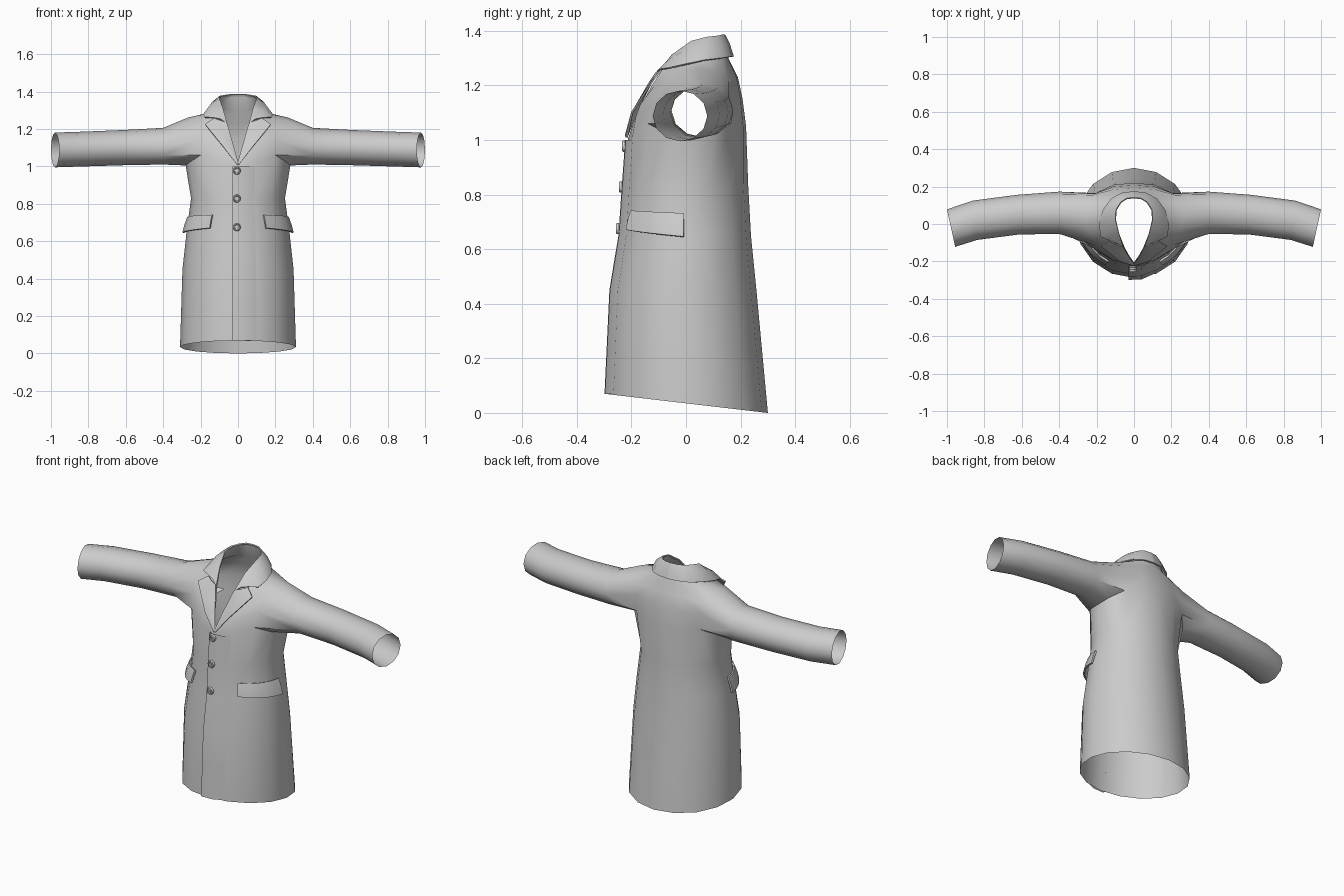
import bpy
import bmesh
from math import sin, cos, pi, asin, radians
from mathutils import Vector

if "Cube" in bpy.data.objects:
    bpy.data.objects.remove(bpy.data.objects["Cube"], do_unlink=True)

cloth = bpy.data.materials.new("grey_cloth")
cloth.use_nodes = True
cloth.diffuse_color = (0.6, 0.6, 0.6, 1)
cloth.node_tree.nodes["Principled BSDF"].inputs["Base Color"].default_value = (0.6, 0.6, 0.6, 1)

HALF = 8  # columns from centre front to centre back


def finish(name, bm, mirror=False, thickness=0):
    """Turn a bmesh into a smooth object with its modifiers applied."""
    bmesh.ops.recalc_face_normals(bm, faces=bm.faces)
    mesh = bpy.data.meshes.new(name)
    bm.to_mesh(mesh)
    bm.free()
    obj = bpy.data.objects.new(name, mesh)
    bpy.context.collection.objects.link(obj)
    mesh.materials.append(cloth)
    bpy.ops.object.select_all(action="DESELECT")
    obj.select_set(True)
    bpy.context.view_layer.objects.active = obj
    if thickness:
        mod = obj.modifiers.new("thickness", "SOLIDIFY")
        mod.thickness = thickness
        mod.offset = 0
        bpy.ops.object.modifier_apply(modifier=mod.name)
    if mirror:
        mod = obj.modifiers.new("mirror", "MIRROR")
        mod.merge_threshold = 0.001
        bpy.ops.object.modifier_apply(modifier=mod.name)
    bpy.ops.object.shade_smooth_by_angle(angle=radians(45))
    return obj


def add_grid(bm, rows, closed=False, skip=lambda i, j: False):
    """Make quads between rows of points; returns the rows of vertices."""
    verts = [[p if isinstance(p, bmesh.types.BMVert) else bm.verts.new(p) for p in r] for r in rows]
    n = len(rows[0])
    for i in range(len(rows) - 1):
        for j in range(n if closed else n - 1):
            if not skip(i, j):
                k = (j + 1) % n
                bm.faces.new((verts[i][j], verts[i][k], verts[i + 1][k], verts[i + 1][j]))
    return verts


# Coat skirt and waist sections: height, half width, front y, back y
SECTIONS = [(0.07, 0.31, -0.288, 0.3), (0.45, 0.297, -0.27, 0.258), (0.65, 0.275, -0.237, 0.238),
            (0.83, 0.251, -0.225, 0.228), (1.0, 0.28, -0.212, 0.22)]


def section_at(z):
    for lo, hi in zip(SECTIONS, SECTIONS[1:]):
        if z <= hi[0]:
            break
    f = (z - lo[0]) / (hi[0] - lo[0])
    return [a + (b - a) * f for a, b in zip(lo, hi)]


def body_point(z, angle, out=0.0):
    """Point on the coat at an angle from centre front, pushed outwards."""
    _, a, front, back = section_at(z)
    half = (back - front) / 2
    return Vector(((a + out) * sin(angle), (front + back) / 2 - (half + out) * cos(angle), z))


# Upper rings, each from centre front to centre back
armpit = [(0, -.212, .985), (.105, -.195, 1.02), (.2, -.14, 1.06), (.262, -.06, 1.02), (.28, .02, 1.005),
          (.265, .1, 1.02), (.205, .165, 1.06), (.11, .21, 1.05), (0, .22, 1.05)]
shoulder = [(0, -.207, 1.01), (.07, -.168, 1.13), (.215, -.085, 1.2), (.25, -.02, 1.25), (.265, .04, 1.262),
            (.25, .1, 1.25), (.22, .155, 1.215), (.11, .185, 1.23), (0, .19, 1.23)]
neck_base = [(0, -.206, 1.015), (.045, -.168, 1.12), (.1, -.115, 1.2), (.14, -.05, 1.265), (.15, .03, 1.285),
             (.14, .085, 1.29), (.1, .13, 1.3), (.05, .15, 1.3), (0, .155, 1.3)]
rim = [(0, -.205, 1.02), (.025, -.17, 1.11), (.05, -.125, 1.2), (.08, -.05, 1.31), (.098, .02, 1.36),
       (.095, .075, 1.375), (.07, .115, 1.38), (.04, .135, 1.385), (0, .14, 1.385)]
chest = [(Vector(a) + Vector(s)) / 2 * 1.01 for a, s in zip(armpit, shoulder)]

# Coat body, with an armhole left open at the side
bm = bmesh.new()
rings = [[body_point(s[0], pi * j / HALF) for j in range(HALF + 1)] for s in SECTIONS[:-1]]
for p in rings[0]:
    p.z = 0.035 - p.y * 0.117
low = len(rings)
rings += [armpit, chest, shoulder, neck_base, rim]
v = add_grid(bm, rings, skip=lambda i, j: i in (low, low + 1) and 2 <= j < 6)

# Sleeve grows from the armhole loop: centre x, y, z, radii y, z and cuff slant
loop = v[low][4:7] + [v[low + 1][6]] + v[low + 2][6:1:-1] + [v[low + 1][2]] + v[low][2:4]
sleeve = [loop]
for x, cy, cz, ry, rz, slant in [(.4, .06, 1.108, .113, .098, 0), (.62, .05, 1.1, .106, .094, .05),
                                 (.85, .02, 1.092, .105, .093, .12), (.978, -.022, 1.088, .1, .093, .22)]:
    ring = []
    for k in range(len(loop)):
        t = -pi / 2 + 2 * pi * k / len(loop)
        ring.append((x + slant * ry * cos(t), cy + ry * cos(t), cz + rz * sin(t)))
    sleeve.append(ring)
add_grid(bm, sleeve, closed=True)
loose = [p for p in bm.verts if not p.link_faces]
bmesh.ops.delete(bm, geom=loose, context="VERTS")
finish("coat_body_and_sleeves", bm, mirror=True)

# Front placket: the overlapping edge of the buttoned side
bm = bmesh.new()
rows = []
for z in (0.07, 0.26, 0.45, 0.65, 0.83, 1.0):
    row = []
    for x, out in ((-.03, -.004), (-.03, .012), (.04, .011), (.1, -.003)):
        p = body_point(z, asin(x / section_at(z)[1]), 0)
        row.append((x, p.y - out, z))
    rows.append(row)
add_grid(bm, rows)
finish("front_placket", bm)

# Collar folded down from the neck rim
bm = bmesh.new()
fold = [(.058, -.118, 1.225)] + rim[3:]
edge = [(.128, -.088, 1.259), (.178, -.065, 1.262), (.184, 0, 1.277), (.167, .07, 1.292),
        (.12, .135, 1.3), (.06, .165, 1.305), (0, .172, 1.305)]
middle = [(Vector(a) + Vector(b)) / 2 + Vector((0, 0, .01)) for a, b in zip(fold, edge)]
for p in middle[1:]:
    p.x *= 1.03
add_grid(bm, [fold, middle, edge])
finish("collar", bm, mirror=True, thickness=0.007)

# Notched lapels
bm = bmesh.new()
inner = [Vector(p) - Vector((0, .008, 0)) for p in rim[:3]] + [Vector((.06, -.118, 1.232))]
outer = [(0.004, -.217, 1.008), (.075, -.198, 1.1), (.176, -.118, 1.224), (.128, -.09, 1.256)]
bulge = [(a + Vector(b)) / 2 - Vector((0, .006, 0)) for a, b in zip(inner, outer)]
add_grid(bm, [inner, bulge, outer])
finish("lapels", bm, mirror=True, thickness=0.007)

# Pocket flaps wrapped around the hips
bm = bmesh.new()
rows = []
for drop, out in ((0, .002), (.5, .012), (1, .017)):
    row = []
    for k in range(6):
        f = k / 5
        z = 0.74 - 0.01 * f - drop * (0.07 + 0.015 * f)
        row.append(body_point(z, radians(31 + 57 * f), out))
    rows.append(row)
add_grid(bm, rows)
finish("pocket_flaps", bm, mirror=True, thickness=0.01)

# Buttons with a raised rim and four holes
for n, z in enumerate((0.675, 0.828, 0.977)):
    bm = bmesh.new()
    y = section_at(z)[2] - 0.01
    profile = [(.021, 0), (.021, -.007), (.018, -.011), (.014, -.011), (.012, -.007)]
    ring_points = [[(-.006 + r * cos(2 * pi * k / 14), y + d, z + r * sin(2 * pi * k / 14))
                    for k in range(14)] for r, d in profile]
    rows = add_grid(bm, ring_points, closed=True)
    bm.faces.new(rows[-1])
    for sx in (-1, 1):
        for sz in (-1, 1):
            hole = bmesh.ops.create_cube(bm, size=0.004)["verts"]
            bmesh.ops.translate(bm, verts=hole, vec=(-.006 + sx * .004, y - .007, z + sz * .004))
    finish("button_%d" % (n + 1), bm)
